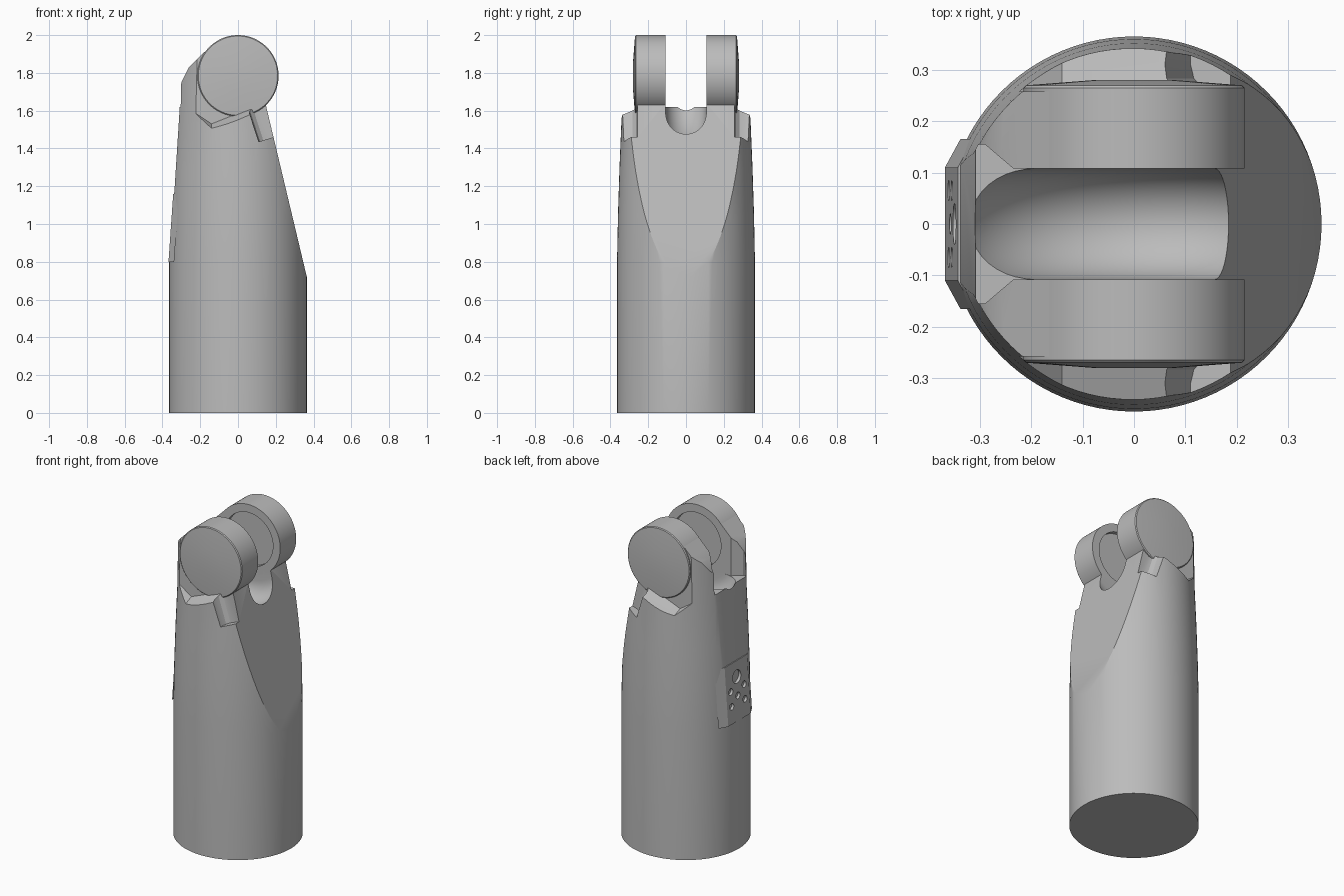
import bpy, bmesh, math
from mathutils import Matrix, Vector

cube = bpy.data.objects.get("Cube")
if cube:
    bpy.data.objects.remove(cube, do_unlink=True)

grey = bpy.data.materials.new("plain grey")
grey.use_nodes = True
grey.diffuse_color = (0.5, 0.5, 0.5, 1)
grey.node_tree.nodes["Principled BSDF"].inputs["Base Color"].default_value = (0.5, 0.5, 0.5, 1)

PIVOT = Vector((0, 0, 1.785))     # hinge axis runs along y through here
KNUCKLE = 0.215
SLOT = 0.108                      # half width of the gap between the lugs


def finish(name, bm):
    bmesh.ops.recalc_face_normals(bm, faces=bm.faces)
    mesh = bpy.data.meshes.new(name)
    bm.to_mesh(mesh)
    bm.free()
    mesh.materials.append(grey)
    obj = bpy.data.objects.new(name, mesh)
    bpy.context.collection.objects.link(obj)
    return obj


def loft(name, near, far):
    """Solid between two matching 3D outlines."""
    bm = bmesh.new()
    a = [bm.verts.new(p) for p in near]
    b = [bm.verts.new(p) for p in far]
    bm.faces.new(a)
    bm.faces.new(b)
    n = len(a)
    for i in range(n):
        j = (i + 1) % n
        bm.faces.new((a[i], a[j], b[j], b[i]))
    return finish(name, bm)


def lathe(name, profile, axis="Z", origin=(0, 0, 0), steps=96):
    """Solid of revolution from (radius, height) points that start and end on the axis."""
    bm = bmesh.new()
    place = Matrix.Translation(origin)
    if axis == "Y":
        place = place @ Matrix.Rotation(-math.pi / 2, 4, "X")
    verts = [bm.verts.new(place @ Vector((r, 0, h))) for r, h in profile]
    edges = [bm.edges.new(pair) for pair in zip(verts, verts[1:])]
    direction = place.to_3x3() @ Vector((0, 0, 1))
    bmesh.ops.spin(bm, geom=verts + edges, cent=origin, axis=direction,
                   angle=math.tau, steps=steps, use_merge=True)
    bmesh.ops.remove_doubles(bm, verts=bm.verts, dist=1e-5)
    return finish(name, bm)


def carve(obj, cutter, operation="DIFFERENCE"):
    cutter.hide_render = True
    mod = obj.modifiers.new("cut", "BOOLEAN")
    mod.object, mod.operation, mod.solver = cutter, operation, "EXACT"
    bpy.context.view_layer.objects.active = obj
    bpy.ops.object.modifier_apply(modifier=mod.name)
    bpy.data.objects.remove(cutter, do_unlink=True)


def smooth(obj):
    bpy.ops.object.select_all(action="DESELECT")
    obj.select_set(True)
    bpy.context.view_layer.objects.active = obj
    bpy.ops.object.shade_smooth_by_angle(angle=math.radians(25))


# Round, slightly tapering body
body = lathe("body", [(0, 0), (0.365, 0), (0.365, 0.8), (0.36, 1.05), (0.352, 1.3),
                      (0.342, 1.54), (0.335, 2.0), (0, 2.0)])

# Side outline: sloping cut on one side, leaning lugs on the other
outline = [(-0.4, -0.1), (0.4, -0.1), (0.4, 0.57), (0.195, 1.43), (0.145, 1.64),
           (0, 1.9), (-0.14, 1.947), (-0.26, 1.83), (-0.3, 1.75), (-0.335, 1.2),
           (-0.366, 0.78), (-0.4, 0.6)]
carve(body, loft("outline_cutter", [(x, -0.6, z) for x, z in outline],
                 [(x, 0.6, z) for x, z in outline]), "INTERSECT")

# Gap between the lugs, flared at the back
half = [(0.5, SLOT), (-0.235, SLOT), (-0.29, 0.155), (-0.5, 0.155)]
gap = half + [(x, -y) for x, y in reversed(half)]
carve(body, loft("gap_cutter", [(x, y, 1.62) for x, y in gap],
                 [(x, y, 2.2) for x, y in gap]))

# Rounded groove under the hinge, with round insets in the lug faces
arc = [(0.25 + 0.11 * math.sin(t), -SLOT * math.cos(t))
       for t in (math.pi * i / 20 for i in range(21))]
inset = [(0, 0.135), (0.165, 0.135), (0.165, SLOT)]
carve(body, lathe("groove_cutter", [(r, -h) for r, h in inset] + arc + inset[::-1],
                  "Y", PIVOT))

lean = Matrix.Rotation(math.radians(-18), 4, "Y")
for side, label in ((-1, "front"), (1, "back")):
    # Ramped recess around each hinge disc
    rim = [(-0.5, 1.6), (-0.26, 1.56), (-0.14, 1.48), (0.06, 1.56), (0.4, 1.62),
           (0.4, 2.2), (-0.5, 2.2)]
    floor = [(x, z + (0.05 if z < 2 else 0)) for x, z in rim]
    carve(body, loft("recess_cutter", [(x, side * 0.258, z) for x, z in floor],
                     [(x, side * 0.38, z) for x, z in rim]))

    # Corner notch with a rounded inner wall and a flat ledge
    notch = [(0.2, 0.258), (0.05, 0.258), (0.025, 0.265), (0.007, 0.283), (0, 0.31),
             (0, 0.4), (0.2, 0.4)]
    start = Matrix.Translation((0.11, 0, 1.435)) @ lean
    carve(body, loft("notch_cutter", [start @ Vector((u, side * y, 0)) for u, y in notch],
                     [start @ Vector((u, side * y, 0.3)) for u, y in notch]))

    # Hinge knuckle with a faintly domed cap and an inset inner face
    knuckle = lathe(label + "_knuckle",
                    [(0, side * 0.135), (0.165, side * 0.135), (0.165, side * SLOT),
                     (KNUCKLE, side * SLOT), (KNUCKLE, side * 0.265),
                     (0.21, side * 0.27), (0.08, side * 0.28), (0, side * 0.28)],
                    "Y", PIVOT)
    smooth(knuckle)
smooth(body)

# Bevelled plate on the side, leaning with the body
section = [(0.03, -0.165), (0, -0.11), (0, 0.11), (0.03, 0.165)]
plate = loft("side_plate", [(x - 0.368, y, 0.8) for x, y in section],
             [(x - 0.343, y, 1.16) for x, y in section])

# One large and five small round holes in the plate
holes = [(0, 1.065, 0.04), (0, 0.95, 0.02)]
holes += [(y, z, 0.02) for y in (-0.065, 0.065) for z in (0.905, 0.995)]
for y, z, radius in holes:
    face_x = -0.368 + (z - 0.8) * 0.07
    bm = bmesh.new()
    bmesh.ops.create_cone(bm, cap_ends=True, segments=24, radius1=radius, radius2=radius,
                          depth=0.03, matrix=Matrix.Translation((face_x, y, z))
                          @ Matrix.Rotation(math.pi / 2, 4, "Y"))
    hole = finish("hole_cutter", bm)
    bm = bmesh.new()
    bm.from_mesh(hole.data)
    spare = finish("hole_cutter_body", bm)
    carve(plate, hole)
    carve(body, spare)
smooth(plate)
